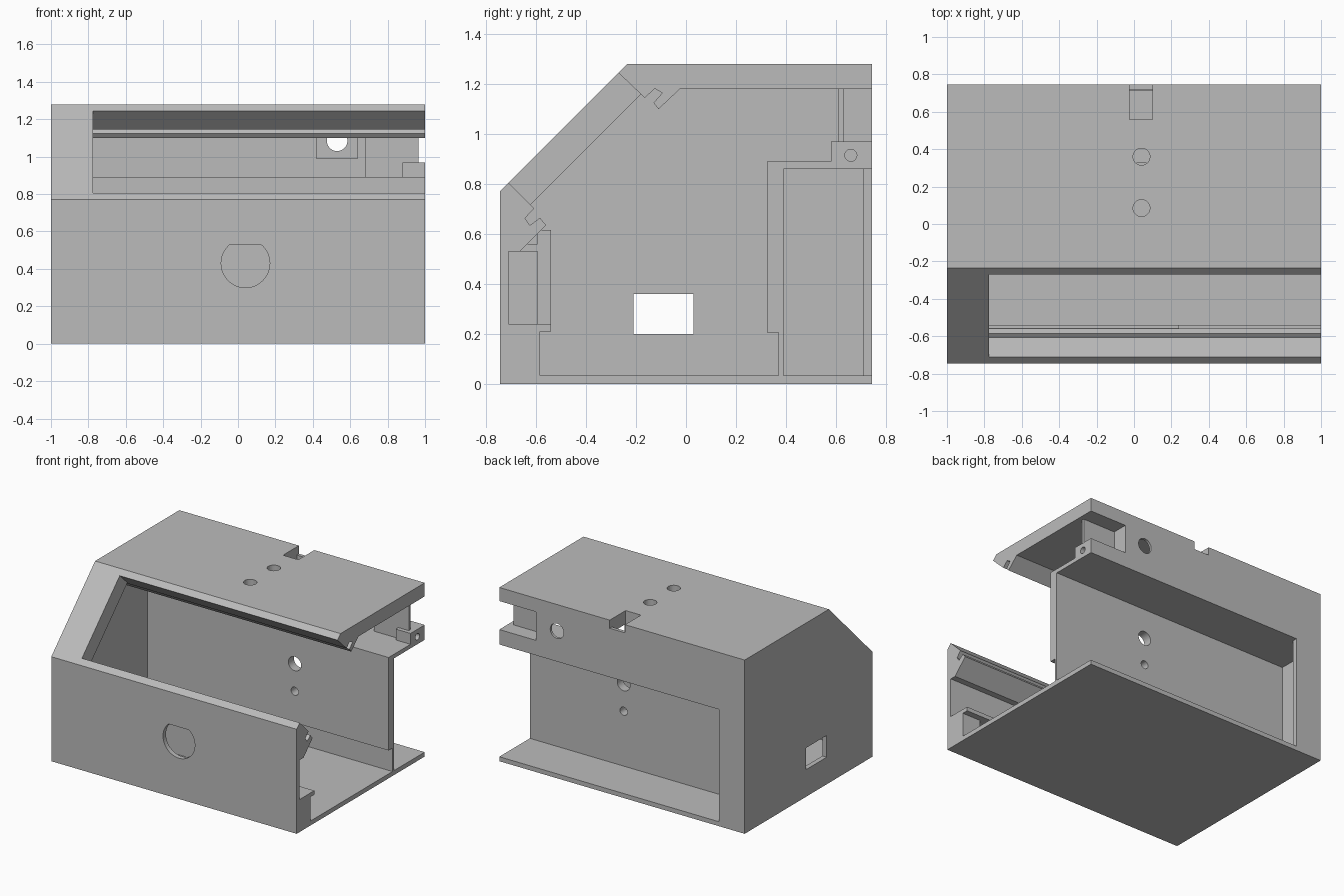
import bpy, bmesh
from math import pi
from mathutils import Matrix, Vector

cube = bpy.data.objects.get("Cube")
if cube:
    bpy.data.objects.remove(cube, do_unlink=True)

grey = bpy.data.materials.new("plain grey")
grey.use_nodes = True
grey.diffuse_color = (0.5, 0.5, 0.5, 1)
grey.node_tree.nodes["Principled BSDF"].inputs["Base Color"].default_value = grey.diffuse_color


def finish(bm, name):
    bmesh.ops.recalc_face_normals(bm, faces=bm.faces)
    mesh = bpy.data.meshes.new(name)
    bm.to_mesh(mesh)
    bm.free()
    mesh.materials.append(grey)
    ob = bpy.data.objects.new(name, mesh)
    bpy.context.collection.objects.link(ob)
    return ob


def prism(name, profile, x0, x1):
    """Extrude a (y, z) outline along x."""
    bm = bmesh.new()
    face = bm.faces.new([bm.verts.new((x0, y, z)) for y, z in profile])
    out = bmesh.ops.extrude_face_region(bm, geom=[face])
    moved = [g for g in out["geom"] if isinstance(g, bmesh.types.BMVert)]
    bmesh.ops.translate(bm, verts=moved, vec=(x1 - x0, 0, 0))
    return finish(bm, name)


def box(name, x0, x1, y0, y1, z0, z1):
    return prism(name, [(y0, z0), (y1, z0), (y1, z1), (y0, z1)], x0, x1)


def rod(axis, centre, radius, length):
    bm = bmesh.new()
    bmesh.ops.create_cone(bm, cap_ends=True, segments=48, radius1=radius,
                          radius2=radius, depth=length)
    turn = {"x": Matrix.Rotation(pi / 2, 4, "Y"),
            "y": Matrix.Rotation(pi / 2, 4, "X"), "z": Matrix()}[axis]
    bm.transform(Matrix.Translation(Vector(centre)) @ turn)
    return finish(bm, "cutter")


def cut(ob, *cutters):
    for c in cutters:
        c.hide_render = True
        mod = ob.modifiers.new("cut", "BOOLEAN")
        mod.operation, mod.solver, mod.object = "DIFFERENCE", "EXACT", c
        bpy.context.view_layer.objects.active = ob
        bpy.ops.object.modifier_apply(modifier=mod.name)
        bpy.data.objects.remove(c, do_unlink=True)


T = 0.035                 # shell thickness
F, B = -0.745, 0.745      # front and back planes
IN = -1 + T               # inside of the closed end

# Closed end with a socket opening
end_wall = prism("end_wall", [(F, 0), (B, 0), (B, 1.28), (-0.235, 1.28), (F, 0.77)], -1, IN)
cut(end_wall, box("cutter", -1.1, -0.9, -0.21, 0.03, 0.2, 0.36))

# Floor
box("floor", IN, 1, F, B, 0, 0.033)

# Roof with the upper window edge, its panel groove, two holes and a rear notch
roof = prism("roof", [(-0.235, 1.28), (-0.27, 1.245), (-0.165, 1.145), (-0.125, 1.182),
                      (-0.095, 1.165), (-0.13, 1.125), (-0.11, 1.1), (-0.025, 1.18),
                      (B, 1.18), (B, 1.28)], IN, 1)
cut(roof, rod("z", (0.04, 0.085, 1.2), 0.045, 0.4), rod("z", (0.04, 0.36, 1.2), 0.045, 0.4),
    box("cutter", -0.025, 0.1, 0.56, 0.72, 1.1, 1.4),
    box("cutter", -0.025, 0.1, 0.7, 0.8, 1.22, 1.4))

# Front panel with a round opening
front = box("front_panel", IN, 1, F, F + T, 0, 0.6)
cut(front, rod("y", (0.04, F, 0.43), 0.13, 0.2))

# Lower window edge with its panel groove
prism("lower_window_edge", [(F, 0.53), (F, 0.77), (-0.71, 0.805), (-0.608, 0.703),
                            (-0.645, 0.663), (-0.625, 0.635), (-0.585, 0.665),
                            (-0.56, 0.635), (-0.665, 0.53)], IN, 1)

# Slanted frame beside the window
prism("side_window_frame", [(F, 0.77), (-0.235, 1.28), (-0.147, 1.192), (-0.657, 0.682)],
      IN, -0.775)

# Holder behind the front panel
box("holder_shelf", IN, 1, F + T, -0.54, 0.21, 0.24)
box("holder_plate", IN, 0.24, -0.595, -0.54, 0.24, 0.615)
box("holder_top", IN, 0.24, F + T, -0.58, 0.53, 0.56)

# Front screw block
block = box("front_screw_block", 0.85, 1, F + T, -0.585, 0.03, 0.21)
cut(block, rod("x", (1, -0.665, 0.12), 0.024, 0.12))
box("front_block_face", 0.85, 1, F, F + T, 0.03, 0.21)

# Inner wall with two holes, standing on a thinner foot, and the shelf above
inner = box("inner_wall", IN, 1, 0.325, 0.39, 0.205, 0.89)
cut(inner, rod("y", (0.235, 0.36, 0.64), 0.052, 0.3), rod("y", (0.235, 0.36, 0.437), 0.03, 0.3))
box("inner_wall_foot", IN, 1, 0.37, 0.39, 0.033, 0.205)
box("rear_shelf", IN, 1, 0.39, B, 0.86, 0.89)

# Back panel, with a thinned patch around its hole, and the side lip of the recess
back = box("back_panel", IN, 0.7, B - T, B, 0.89, 1.18)
cut(back, box("cutter", 0.42, 0.64, 0.6, 0.727, 0.99, 1.17),
    rod("y", (0.53, B, 1.085), 0.055, 0.3))
box("back_side_lip", IN, -0.79, B - T, B, 0.033, 0.86)

# Open-ended rear pocket
pocket = box("rear_pocket", 0.68, 1, 0.61, B, 0.89, 1.18)
cut(pocket, box("cutter", 0.7, 1.1, 0.63, 0.9, 0.97, 1.3),
    box("cutter", 0.965, 1.1, 0.5, 0.9, 0.97, 1.3),
    rod("x", (1, 0.66, 0.915), 0.024, 0.12))
box("pocket_ledge", 0.88, 1, 0.58, 0.61, 0.89, 0.97)
